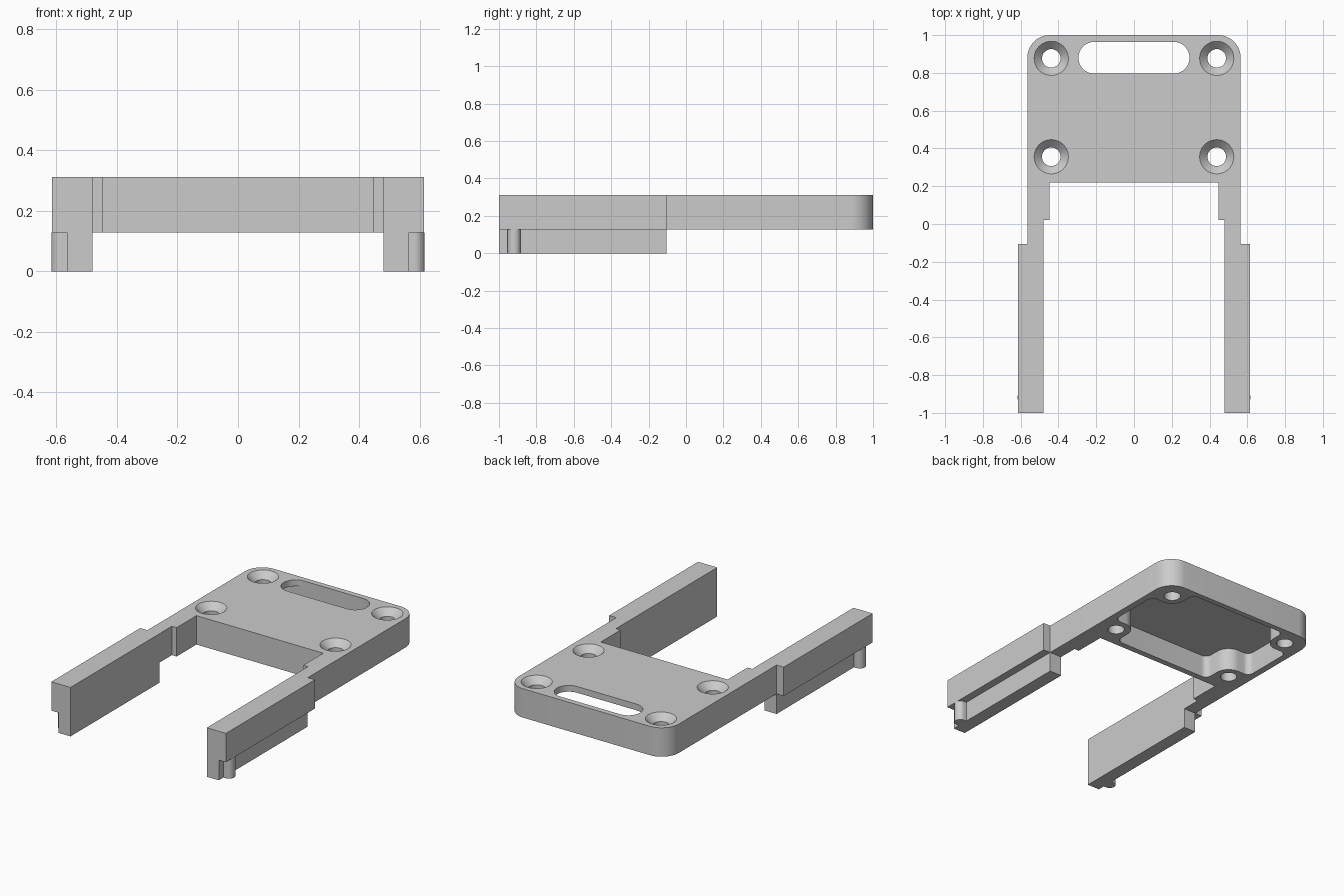
import bpy, bmesh, math
from mathutils import Vector

cube = bpy.data.objects.get("Cube")
if cube:
    bpy.data.objects.remove(cube)

grey = bpy.data.materials.new("plain grey")
grey.use_nodes = True
colour = (0.6, 0.6, 0.6, 1)
grey.diffuse_color = colour
grey.node_tree.nodes["Principled BSDF"].inputs["Base Color"].default_value = colour


def rounded(corners, steps=12):
    """Turn (x, y, radius) corners into a filleted outline."""
    out = []
    for i, (x, y, r) in enumerate(corners):
        p = Vector((x, y))
        if r == 0:
            out.append(p)
            continue
        a = (Vector(corners[i - 1][:2]) - p).normalized()
        b = (Vector(corners[(i + 1) % len(corners)][:2]) - p).normalized()
        half = math.acos(a.dot(b)) / 2
        centre = p + (a + b).normalized() * (r / math.sin(half))
        start = p + a * (r / math.tan(half)) - centre
        end = p + b * (r / math.tan(half)) - centre
        first = math.atan2(start.y, start.x)
        sweep = math.remainder(math.atan2(end.y, end.x) - first, math.tau)
        for k in range(steps + 1):
            t = first + sweep * k / steps
            out.append(centre + Vector((math.cos(t), math.sin(t))) * r)
    return out


def mirrored(corners):
    """Close a right-hand half outline with its mirror image."""
    return corners + [(-x, y, r) for x, y, r in reversed(corners)]


def extrude(name, outline, z0, z1):
    bm = bmesh.new()
    face = bm.faces.new([bm.verts.new((p[0], p[1], z0)) for p in outline])
    side = bmesh.ops.extrude_face_region(bm, geom=[face])
    top = [v for v in side["geom"] if isinstance(v, bmesh.types.BMVert)]
    bmesh.ops.translate(bm, verts=top, vec=(0, 0, z1 - z0))
    bmesh.ops.recalc_face_normals(bm, faces=bm.faces)
    mesh = bpy.data.meshes.new(name)
    bm.to_mesh(mesh)
    bm.free()
    mesh.materials.append(grey)
    obj = bpy.data.objects.new(name, mesh)
    bpy.context.collection.objects.link(obj)
    return obj


def activate(obj):
    bpy.ops.object.select_all(action='DESELECT')
    obj.select_set(True)
    bpy.context.view_layer.objects.active = obj


def cut(target, cutter):
    activate(target)
    mod = target.modifiers.new("cut", 'BOOLEAN')
    mod.operation, mod.solver, mod.object = 'DIFFERENCE', 'EXACT', cutter
    bpy.ops.object.modifier_apply(modifier=mod.name)
    bpy.data.objects.remove(cutter)


def cone_cutter(x, y, z, r_low, r_high, depth):
    bpy.ops.mesh.primitive_cone_add(vertices=48, radius1=r_low, radius2=r_high,
                                    depth=depth, location=(x, y, z + depth / 2))
    cone = bpy.context.object
    cone.data.materials.append(grey)
    return cone


BOTTOM, TOP = 0.128, 0.312
HOLE_X, HOLE_BACK, HOLE_FRONT = 0.438, 0.877, 0.356

# Plate with two stepped arms, one forked outline
frame = extrude("forked_frame", rounded(mirrored([
    (0.565, 1, 0.12), (0.565, -0.105, 0), (0.615, -0.105, 0), (0.615, -1, 0),
    (0.48, -1, 0), (0.48, 0.02, 0), (0.447, 0.02, 0), (0.447, 0.22, 0)])), BOTTOM, TOP)

# Underside pocket that flows round the four screw bosses
boss = 0.088
pocket = extrude("pocket_cutter", rounded(mirrored([
    (HOLE_X - boss, 0.965, 0.04), (HOLE_X - boss, HOLE_BACK - boss, boss),
    (0.522, HOLE_BACK - boss, 0.04), (0.522, HOLE_FRONT + boss, 0.04),
    (HOLE_X - boss, HOLE_FRONT + boss, boss), (HOLE_X - boss, 0.258, 0.04)])),
    BOTTOM - 0.1, TOP - 0.04)
cut(frame, pocket)

# Rounded slot through the plate
slot = extrude("slot_cutter", rounded(mirrored([
    (0.294, 0.964, 0.0839), (0.294, 0.796, 0.0839)])), TOP - 0.1, TOP + 0.1)
cut(frame, slot)

# Countersunk screw holes
for x in (-HOLE_X, HOLE_X):
    for y in (HOLE_BACK, HOLE_FRONT):
        cut(frame, cone_cutter(x, y, 0, 0.049, 0.049, 0.5))
        cut(frame, cone_cutter(x, y, TOP - 0.044, 0.047, 0.091, 0.0445))

# Lower rail and round-nosed locating peg under each arm
parts = [frame]
for side, s in (("left", 1), ("right", -1)):
    rail = extrude(side + "_rail", [(s * 0.48, -1), (s * 0.565, -1),
                                    (s * 0.565, -0.105), (s * 0.48, -0.105)], 0, BOTTOM)
    peg = extrude(side + "_peg", rounded([
        (s * 0.55, -0.954, 0), (s * 0.617, -0.954, 0.0345),
        (s * 0.617, -0.884, 0.0345), (s * 0.55, -0.884, 0)]), 0, BOTTOM)
    parts += [rail, peg]

for part in parts:
    activate(part)
    bpy.ops.object.shade_smooth_by_angle(angle=math.radians(30))
